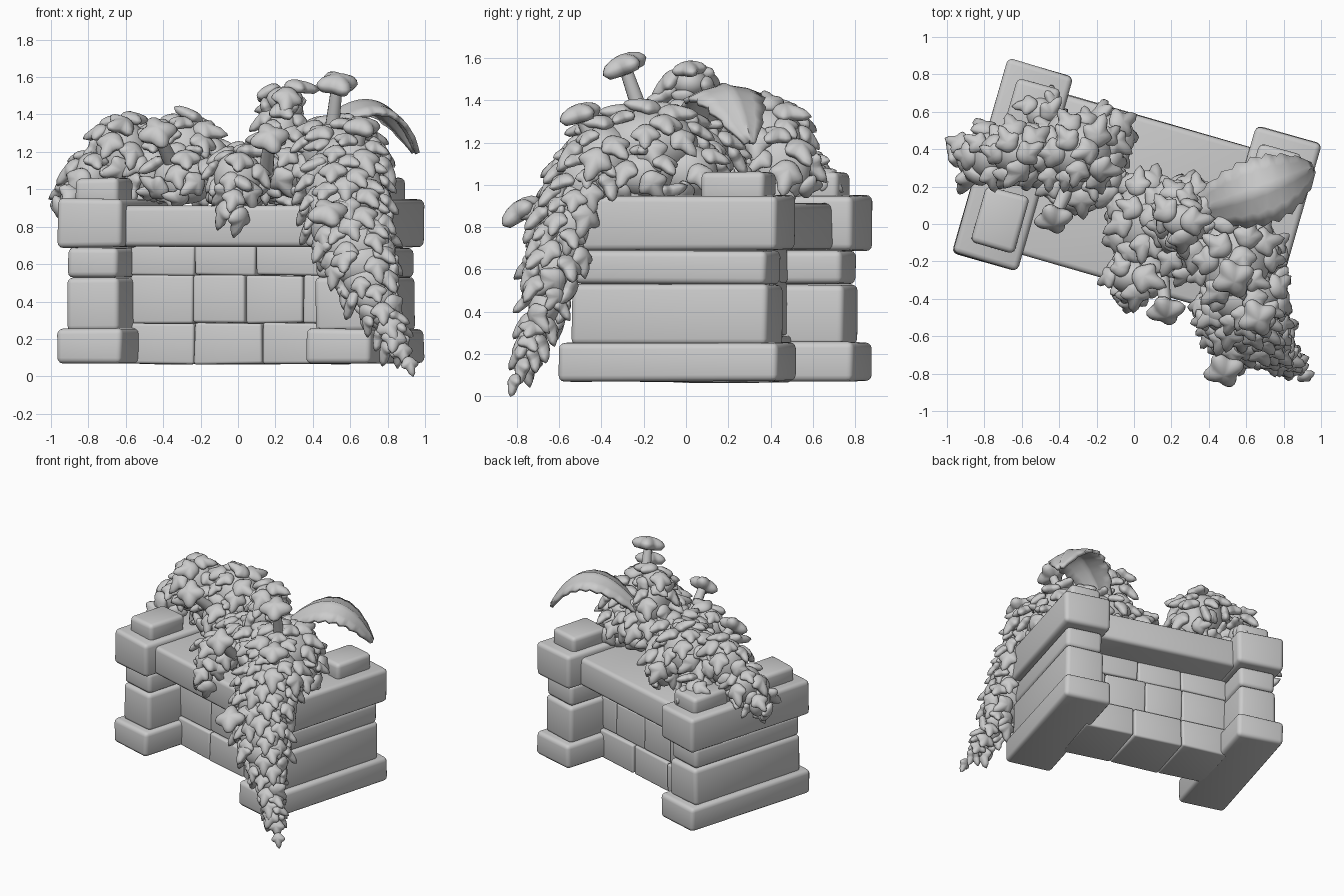
import bpy, bmesh, math, random
from mathutils import Vector, Matrix

random.seed(4)
if "Cube" in bpy.data.objects:
    bpy.data.objects.remove(bpy.data.objects["Cube"], do_unlink=True)

mat = bpy.data.materials.new("pale_grey")
mat.use_nodes = True
GREY = (0.6, 0.6, 0.6, 1)
mat.diffuse_color = GREY
mat.node_tree.nodes["Principled BSDF"].inputs["Base Color"].default_value = GREY

# The masonry stands turned about the vertical axis
FRAME = Matrix.Translation((0.015, 0.137, 0)) @ Matrix.Rotation(math.radians(-16), 4, "Z")


def finish(name, bm, matrix=None, angle=50):
    me = bpy.data.meshes.new(name)
    bm.to_mesh(me)
    bm.free()
    me.materials.append(mat)
    ob = bpy.data.objects.new(name, me)
    bpy.context.collection.objects.link(ob)
    if matrix:
        ob.matrix_world = matrix
    bpy.ops.object.select_all(action="DESELECT")
    ob.select_set(True)
    bpy.context.view_layer.objects.active = ob
    bpy.ops.object.shade_smooth_by_angle(angle=math.radians(angle))
    return ob


def stone(name, u, v, z, bevel=0.03):
    """Rounded, slightly uneven block between (low, high) limits."""
    bm = bmesh.new()
    bmesh.ops.create_cube(bm, size=1)
    for vert in bm.verts:
        for i, (lo, hi) in enumerate((u, v, z)):
            vert.co[i] = (lo + hi) / 2 + vert.co[i] * (hi - lo) + random.uniform(-0.004, 0.004)
    bmesh.ops.bevel(bm, geom=bm.edges[:], offset=bevel, segments=3, profile=0.5, affect="EDGES")
    return finish(name, bm, FRAME)


def around(c, size):
    return (c - size / 2, c + size / 2)


# Pillars: base, two shaft stones, cap and two top blocks
for side, s in (("right", -1), ("left", 1)):
    u, v = 0.688 * s, 0.01 * s
    for part, width, length, z in (
            ("base", 0.36, 1.08, (0.07, 0.255)), ("lower_shaft", 0.29, 0.965, (0.24, 0.53)),
            ("upper_shaft", 0.28, 0.95, (0.53, 0.69)), ("cap", 0.36, 1.08, (0.69, 0.95))):
        stone(f"{side}_pillar_{part}", around(u, width), around(v, length), z)
    for end, offset in (("front", -0.3), ("back", 0.3)):
        stone(f"{side}_{end}_top_block", around(0.67 * s, 0.24), around(v + offset, 0.31), (0.92, 1.06))

# Wall between the pillars: coping and three brick courses
stone("wall_coping", (-0.54, 0.54), (-0.46, 0.43), (0.69, 0.912))
courses = (("bottom", (0.065, 0.285), 0.22, (-0.56, -0.2, 0.18, 0.56)),
           ("middle", (0.285, 0.54), 0.2, (-0.56, -0.21, 0.08, 0.4, 0.56)),
           ("top", (0.54, 0.7), 0.2, (-0.56, -0.2, 0.14, 0.56)))
for row, z, half, cuts in courses:
    for i, (a, b) in enumerate(zip(cuts, cuts[1:])):
        stone(f"{row}_brick_{i + 1}", (a + 0.002, b - 0.002), (-half, half), z, 0.015)


def cushion(bm, matrix, outline, thick, n=24):
    """Plump flat shape with a polar outline, domed above and below."""
    rings = []
    for t, h in ((0.45, 0.88), (0.8, 0.6), (0.96, 0.25), (1.0, 0.0), (0.8, -0.5)):
        rings.append([bm.verts.new(matrix @ Vector((
            math.cos(a) * outline(a) * t, math.sin(a) * outline(a) * t, h * thick)))
            for a in (math.tau * k / n for k in range(n))])
    top = bm.verts.new(matrix @ Vector((0, 0, thick)))
    low = bm.verts.new(matrix @ Vector((0, 0, -thick * 0.7)))
    for k in range(n):
        j = (k + 1) % n
        bm.faces.new((top, rings[0][k], rings[0][j]))
        bm.faces.new((low, rings[-1][j], rings[-1][k]))
        for r, s in zip(rings, rings[1:]):
            bm.faces.new((r[k], s[k], s[j], r[j]))


def ivy_outline(a):
    # Long tip at angle 0, two rounded side lobes, short stalk end
    d = abs((a + math.pi) % math.tau - math.pi)
    return 0.5 + 0.55 * math.exp(-(d / 0.38) ** 2) + 0.2 * math.exp(-((d - 1.3) / 0.4) ** 2)


def petal_outline(a):
    return 0.84 + 0.16 * math.cos(4 * a)


def pose(point, normal, along, scale):
    z = normal.normalized()
    x = along - z * along.dot(z)
    x = x.normalized() if x.length > 0.01 else z.orthogonal().normalized()
    rot = Matrix((x, z.cross(x), z)).transposed().to_4x4()
    return Matrix.Translation(point) @ rot @ Matrix.Scale(scale, 4)


def leafy(name, blobs, spacing, size, flow):
    """Ellipsoid cores covered with overlapping leaves that point along the flow."""
    bm = bmesh.new()
    for c, r in blobs:
        m = Matrix.Translation(c) @ Matrix.Diagonal((*r, 1))
        bmesh.ops.create_icosphere(bm, subdivisions=3, radius=1, matrix=m)
    for c, r in blobs:
        c, r = Vector(c), Vector(r)
        area = 4 * math.pi * ((r.x * r.y + r.y * r.z + r.x * r.z) / 3)
        count = max(6, int(area / spacing ** 2))
        for k in range(count):
            h = 1 - 2 * (k + 0.5) / count
            a = k * 2.39996 + random.uniform(-0.2, 0.2)
            w = math.sqrt(1 - h * h)
            d = Vector((w * math.cos(a), w * math.sin(a), h))
            p = c + d * r
            buried = any(sum(((p[i] - b[i]) / s[i]) ** 2 for i in range(3)) < 0.85 for b, s in blobs)
            q = FRAME.inverted() @ p
            inside = abs(q.x) < 0.87 and abs(q.y) < 0.5 and q.z < 0.95
            if buried or inside:
                continue
            normal = Vector((d.x / r.x, d.y / r.y, d.z / r.z)).normalized()
            down = Vector(flow) + Vector((d.x, d.y, 0)) * 0.8
            down += Vector([random.uniform(-0.4, 0.4) for _ in range(3)])
            tilt = normal - down.normalized() * 0.5
            s = size * random.uniform(0.8, 1.15)
            cushion(bm, pose(p + normal * 0.008, tilt, down, s), ivy_outline, 0.34)
    return finish(name, bm, angle=70)


# Creeper mounds along the top of the wall
leafy("right_creeper", [
    ((-0.89, 0.36, 0.95), (0.06, 0.1, 0.1)), ((-0.78, 0.37, 1.07), (0.1, 0.13, 0.13)),
    ((-0.62, 0.38, 1.2), (0.14, 0.13, 0.18)), ((-0.5, 0.59, 1.03), (0.08, 0.09, 0.09)),
    ((-0.29, 0.39, 1.2), (0.18, 0.17, 0.18)), ((-0.14, 0.45, 1.08), (0.09, 0.14, 0.16)),
    ((-0.28, 0.22, 1.06), (0.17, 0.11, 0.14)), ((-0.46, 0.36, 1.1), (0.12, 0.14, 0.17))],
    0.115, 0.115, (-0.2, 0, -0.5))
leafy("middle_creeper", [
    ((0.05, 0.02, 1.06), (0.15, 0.22, 0.17)), ((0.0, -0.28, 1.07), (0.13, 0.1, 0.13)),
    ((-0.02, -0.37, 0.94), (0.055, 0.04, 0.1)), ((0.24, 0.03, 1.3), (0.1, 0.14, 0.17)),
    ((0.25, 0.02, 1.48), (0.1, 0.085, 0.07)), ((0.3, -0.03, 1.13), (0.22, 0.24, 0.18))],
    0.115, 0.115, (0, 0, -0.6))
leafy("left_creeper", [
    ((0.53, -0.18, 1.19), (0.2, 0.24, 0.17)), ((0.59, -0.39, 1.12), (0.19, 0.15, 0.17)),
    ((0.68, -0.2, 1.05), (0.11, 0.14, 0.11)), ((0.56, 0.01, 1.06), (0.12, 0.14, 0.13))],
    0.115, 0.115, (0, 0, -0.6))

# Trailing vine tapering down the front to the ground
path = [((0.57, -0.46, 1.0), 0.21), ((0.59, -0.55, 0.8), 0.205), ((0.66, -0.62, 0.6), 0.16),
        ((0.73, -0.67, 0.42), 0.105), ((0.8, -0.72, 0.26), 0.04), ((0.87, -0.77, 0.14), 0.025)]
cores = []
for (p, r), (q, s) in zip(path, path[1:]):
    for t in (0, 0.5):
        c = Vector(p).lerp(Vector(q), t)
        w = r + (s - r) * t
        cores.append((c, (w, w * 0.72, max(w * 0.8, 0.07))))
leafy("trailing_vine", cores, 0.105, 0.105, (0.25, -0.15, -1.2))
bm = bmesh.new()
for p, s in (((0.83, -0.74, 0.21), 0.1), ((0.875, -0.77, 0.14), 0.09), ((0.915, -0.81, 0.07), 0.075)):
    cushion(bm, pose(Vector(p), Vector((0.3, -0.8, 0.3)), Vector((0.3, -0.35, -0.8)), s), ivy_outline, 0.4)
finish("vine_tip", bm, angle=70)


def flower(name, head, root, facing, size):
    """Four-petalled plump head on a short stalk."""
    bm = bmesh.new()
    head, root = Vector(head), Vector(root)
    axis = head - root
    m = Matrix.Translation((head + root) / 2) @ axis.to_track_quat("Z", "Y").to_matrix().to_4x4()
    bmesh.ops.create_cone(bm, segments=12, radius1=0.04, radius2=0.03, depth=axis.length,
                          cap_ends=True, matrix=m)
    cushion(bm, pose(head, Vector(facing), Vector((1, 0.5, 0)), size), petal_outline, 0.5, 32)
    finish(name, bm, angle=70)


flower("tall_flower", (0.53, -0.29, 1.56), (0.5, -0.2, 1.3), (0.1, -0.4, 1), 0.12)
flower("side_flower", (0.66, -0.5, 1.33), (0.62, -0.4, 1.12), (0.1, -0.3, 1), 0.11)
flower("middle_flower", (0.17, -0.46, 1.27), (0.15, -0.28, 1.1), (0, -0.8, 0.7), 0.11)
flower("wall_flower", (-0.43, 0.03, 1.3), (-0.36, 0.18, 1.15), (0, -0.8, 0.7), 0.11)
flower("low_flower", (0.48, -0.78, 0.87), (0.52, -0.6, 0.84), (0, -0.6, 0.8), 0.115)

# Arching frond with a raised rib and saw-toothed edge
bm = bmesh.new()
start, peak, end = Vector((0.36, 0.08, 1.25)), Vector((0.74, 0.18, 1.69)), Vector((0.95, 0.3, 1.2))
across = Vector((-0.4, 0.9, 0.05))
STEPS, rows = 24, []
for i in range(STEPS + 1):
    t = i / STEPS
    mid = start * (1 - t) ** 2 + peak * 2 * t * (1 - t) + end * t * t
    half = 0.19 * math.sin(math.pi * (0.08 + 0.9 * t)) ** 0.7 * (1 - 0.12 * (i % 3) / 2)
    rows.append([bm.verts.new(mid + across * half * f - Vector((0, 0, 0.25 * half * f * f)))
                 for f in (-1, -0.6, -0.15, 0, 0.15, 0.6, 1)])
    rows[-1][3].co.z += 0.012
for a, b in zip(rows, rows[1:]):
    for k in range(6):
        bm.faces.new((a[k], b[k], b[k + 1], a[k + 1]))
frond = finish("arching_frond", bm, angle=60)
solid = frond.modifiers.new("thickness", "SOLIDIFY")
solid.thickness = 0.025
solid.offset = 0
